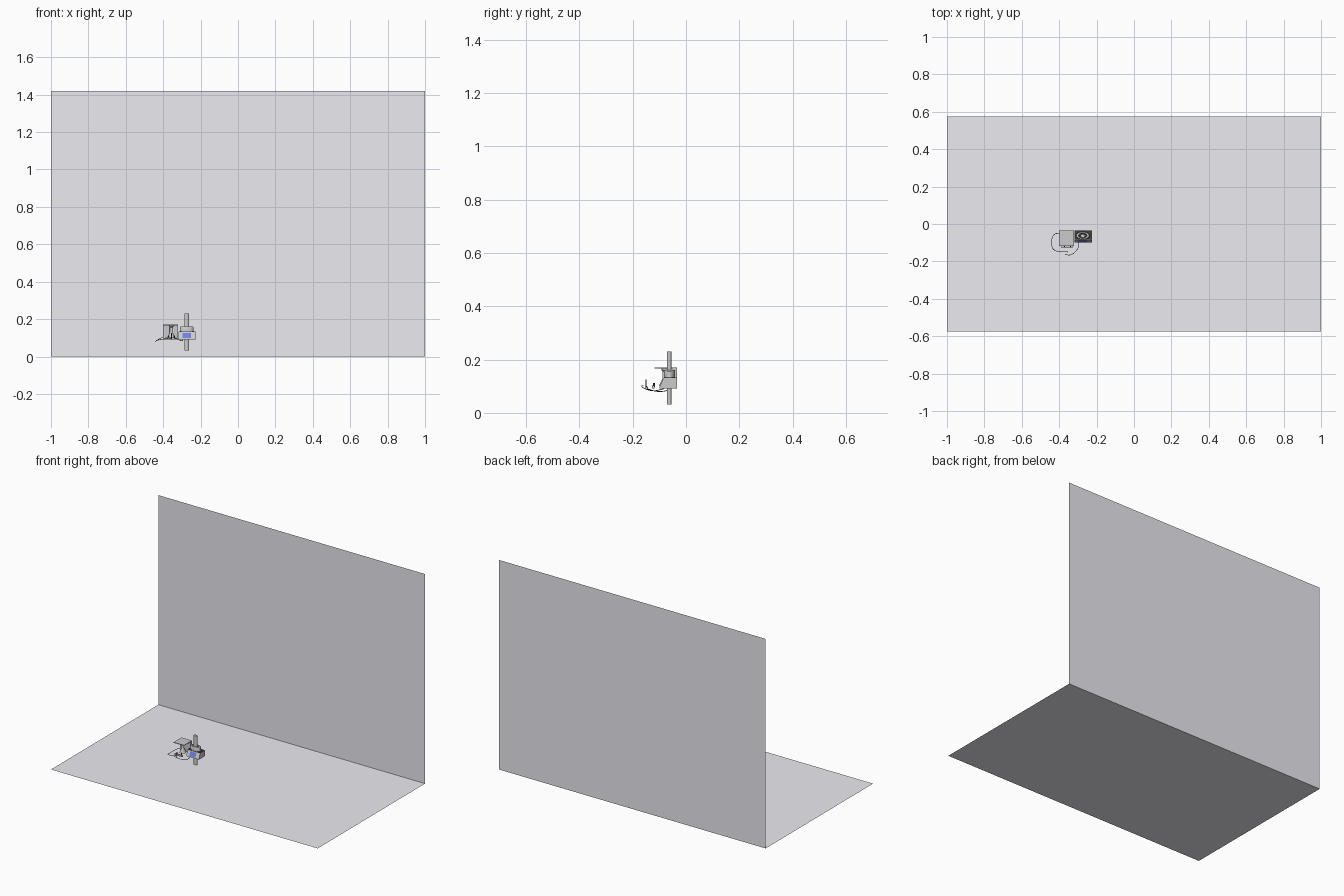
import bpy, bmesh, math
from mathutils import Vector

if "Cube" in bpy.data.objects:
    bpy.data.objects.remove(bpy.data.objects["Cube"])


def mesh_object(name, bm, smooth=False):
    me = bpy.data.meshes.new(name)
    bmesh.ops.recalc_face_normals(bm, faces=bm.faces)
    bm.to_mesh(me)
    bm.free()
    ob = bpy.data.objects.new(name, me)
    bpy.context.collection.objects.link(ob)
    if smooth:
        bpy.ops.object.select_all(action='DESELECT')
        ob.select_set(True)
        bpy.context.view_layer.objects.active = ob
        bpy.ops.object.shade_smooth_by_angle(angle=math.radians(35))
    return ob


def quad(name, corners):
    bm = bmesh.new()
    bm.faces.new([bm.verts.new(c) for c in corners])
    me = bpy.data.meshes.new(name)
    bm.to_mesh(me)
    bm.free()
    ob = bpy.data.objects.new(name, me)
    bpy.context.collection.objects.link(ob)
    return ob


def extrude_x(name, profile, x0, x1):
    """Extrude a (y, z) outline along x."""
    bm = bmesh.new()
    f = bm.faces.new([bm.verts.new((x0, y, z)) for y, z in profile])
    r = bmesh.ops.extrude_face_region(bm, geom=[f])
    bmesh.ops.translate(bm, vec=(x1 - x0, 0, 0),
                        verts=[v for v in r['geom'] if isinstance(v, bmesh.types.BMVert)])
    return mesh_object(name, bm)


def box(name, x0, x1, y0, y1, z0, z1):
    return extrude_x(name, [(y0, z0), (y1, z0), (y1, z1), (y0, z1)], x0, x1)


def lathe(name, cx, cy, profile, sx=1.0, n=32, closed=False):
    """Revolve an (r, z) outline about a vertical axis, stretched along x."""
    bm = bmesh.new()
    rings = [[bm.verts.new((cx + sx * r * math.cos(2 * math.pi * i / n),
                            cy + r * math.sin(2 * math.pi * i / n), z))
              for i in range(n)] for r, z in profile]
    pairs = list(zip(rings, rings[1:]))
    if closed:
        pairs.append((rings[-1], rings[0]))
    for a, b in pairs:
        for i in range(n):
            bm.faces.new((a[i], a[(i + 1) % n], b[(i + 1) % n], b[i]))
    if not closed:
        bm.faces.new(rings[0])
        bm.faces.new(rings[-1])
    return mesh_object(name, bm, True)


def cable(name, pts, radius=0.0014):
    cu = bpy.data.curves.new(name, 'CURVE')
    cu.dimensions = '3D'
    cu.bevel_depth = radius
    cu.bevel_resolution = 2
    cu.resolution_u = 8
    cu.use_fill_caps = True
    sp = cu.splines.new('BEZIER')
    sp.bezier_points.add(len(pts) - 1)
    for bp, p in zip(sp.bezier_points, pts):
        bp.co = Vector(p)
        bp.handle_left_type = bp.handle_right_type = 'AUTO'
    ob = bpy.data.objects.new(name, cu)
    bpy.context.collection.objects.link(ob)
    return ob


def paint(ob, name, rgb):
    m = bpy.data.materials.get(name) or bpy.data.materials.new(name)
    m.diffuse_color = (*rgb, 1)
    m.use_nodes = True
    m.node_tree.nodes["Principled BSDF"].inputs["Base Color"].default_value = m.diffuse_color
    ob.data.materials.append(m)


DARK = ("dark", (0.05, 0.05, 0.05))
PALE = ("pale_grey", (0.83, 0.83, 0.88))
WHITE = ("white", (0.9, 0.9, 0.9))

# Floor and back wall
paint(quad("floor", [(-1, -.575, 0), (1, -.575, 0), (1, .575, 0), (-1, .575, 0)]), *PALE)
paint(quad("back_wall", [(-1, .575, 0), (1, .575, 0), (1, .575, 1.42), (-1, .575, 1.42)]), *PALE)

# Sensor housing with sloped front and dark lid
extrude_x("housing", [(-.100, .092), (-.034, .092), (-.034, .130), (-.085, .130), (-.098, .100)],
          -.318, -.224)
paint(box("housing_lid", -.316, -.226, -.083, -.036, .130, .133), *DARK)

# Display on the sloped front
o = Vector((0, -.0996, .098))
u = Vector((0, -.0876, .126))
paint(quad("display", [(-.296, o.y, o.z), (-.250, o.y, o.z), (-.250, u.y, u.z), (-.296, u.y, u.z)]),
      "display_blue", (0.15, 0.22, 0.8))

# Oval collar and the rod that passes through it
paint(lathe("collar", -.274, -.062, [(.021, .132), (.021, .156), (.019, .160), (.013, .160), (.011, .132)],
            sx=1.75, closed=True), *WHITE)
lathe("rod", -.274, -.063, [(.009, .032), (.009, .23)], sx=1.4, n=24)

# Bracket: back plate and top shelf
box("back_plate", -.40, -.322, -.050, -.034, .092, .170)
box("top_shelf", -.40, -.322, -.118, -.034, .167, .171)

# Stand under the shelf
lathe("stand_cone", -.357, -.080, [(.022, .100), (.008, .130), (.008, .155), (.012, .160), (.012, .167)], n=20)
box("front_bar", -.388, -.328, -.128, -.118, .092, .102)
for i, x in enumerate((-.372, -.340)):
    paint(lathe(f"plug_{i}", x, -.120, [(.003, .098), (.003, .112)], n=12), *DARK)
paint(lathe("plug_front", -.355, -.150, [(.002, .092), (.002, .125)], n=12), *DARK)

# Cables looping around the front
loops = [
    [(-.40, -.048, .105), (-.428, -.058, .09), (-.440, -.095, .08), (-.428, -.138, .088),
     (-.385, -.145, .095), (-.355, -.147, .10)],
    [(-.296, -.085, .09), (-.296, -.120, .083), (-.318, -.152, .09), (-.345, -.166, .10),
     (-.370, -.160, .102)],
]
for i, pts in enumerate(loops):
    paint(cable(f"cable_{i}", pts), *DARK)
